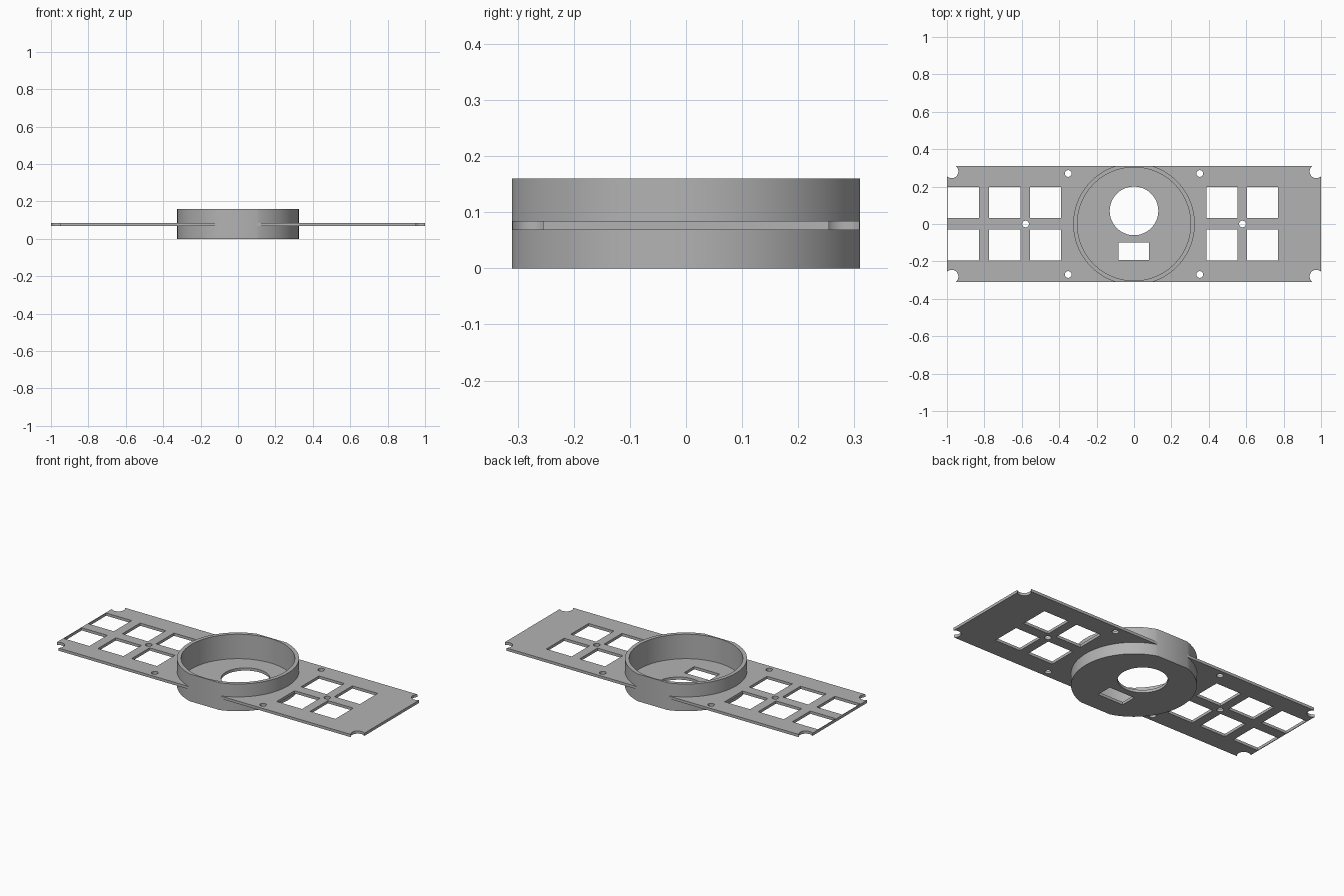
import bpy, bmesh
from math import sin, cos, pi, radians, sqrt, atan2

if "Cube" in bpy.data.objects:
    bpy.data.objects.remove(bpy.data.objects["Cube"], do_unlink=True)

grey = bpy.data.materials.new("plain grey")
grey.use_nodes = True
grey.diffuse_color = (0.45, 0.45, 0.45, 1)
grey.node_tree.nodes["Principled BSDF"].inputs["Base Color"].default_value = (0.45, 0.45, 0.45, 1)


def circle(x, y, r, n=32):
    return [(x + r * cos(2 * pi * i / n), y + r * sin(2 * pi * i / n)) for i in range(n)]


def rect(x0, x1, y0, y1):
    return [(x0, y0), (x1, y0), (x1, y1), (x0, y1)]


def flat_sided_disc(r, half, n=40):
    """Circle whose front and back are cut straight at y = +-half."""
    a = atan2(half, sqrt(r * r - half * half))
    arc = [-a + 2 * a * i / n for i in range(n + 1)]
    return [(s * r * cos(t), s * r * sin(t)) for s in (1, -1) for t in arc]


def notched_outline(hx, hy, cx, cy, r, n=16):
    """Rectangle with a round bite at each corner."""
    dx, dy = sqrt(r * r - (hy - cy) ** 2), sqrt(r * r - (hx - cx) ** 2)
    a0, a1 = atan2(-dy, hx - cx), atan2(hy - cy, -dx) - 2 * pi
    bite = [(cx + r * cos(a0 + (a1 - a0) * i / n), cy + r * sin(a0 + (a1 - a0) * i / n))
            for i in range(n + 1)]
    pts = []
    for sx, sy in ((1, 1), (-1, 1), (-1, -1), (1, -1)):
        part = [(sx * x, sy * y) for x, y in bite]
        pts += part if sx * sy > 0 else part[::-1]
    return pts


def sheet(name, loops, z0, z1):
    """Extrude an outline with holes between two heights."""
    cu = bpy.data.curves.new(name, "CURVE")
    cu.dimensions, cu.fill_mode, cu.extrude = "2D", "BOTH", (z1 - z0) / 2
    for loop in loops:
        sp = cu.splines.new("POLY")
        sp.points.add(len(loop) - 1)
        for p, (x, y) in zip(sp.points, loop):
            p.co = (x, y, 0, 1)
        sp.use_cyclic_u = True
    tmp = bpy.data.objects.new(name + " profile", cu)
    bpy.context.collection.objects.link(tmp)
    dg = bpy.context.evaluated_depsgraph_get()
    me = bpy.data.meshes.new_from_object(tmp.evaluated_get(dg))
    bpy.data.objects.remove(tmp, do_unlink=True)
    bpy.data.curves.remove(cu)

    bm = bmesh.new()
    bm.from_mesh(me)
    bmesh.ops.remove_doubles(bm, verts=bm.verts, dist=1e-5)
    bmesh.ops.translate(bm, verts=bm.verts, vec=(0, 0, (z0 + z1) / 2))
    bmesh.ops.recalc_face_normals(bm, faces=bm.faces)
    bm.to_mesh(me)
    bm.free()
    me.materials.clear()
    me.materials.append(grey)
    me.name = name
    ob = bpy.data.objects.new(name, me)
    bpy.context.collection.objects.link(ob)
    bpy.ops.object.select_all(action="DESELECT")
    ob.select_set(True)
    bpy.context.view_layer.objects.active = ob
    bpy.ops.object.shade_smooth_by_angle(angle=radians(30))
    return ob


# Long mounting plate: notched corners, square windows, screw holes
plate = [notched_outline(1.0, 0.309, 0.975, 0.281, 0.036), circle(0, 0, 0.305, 96)]
for x0, x1 in ((-0.996, -0.83), (-0.775, -0.608), (-0.555, -0.39), (0.388, 0.553), (0.605, 0.77)):
    for y0 in (-0.195, 0.032):
        plate.append(rect(x0, x1, y0, y0 + 0.166))
for sx in (-1, 1):
    plate.append(circle(sx * 0.58, 0, 0.018, 20))
    for sy in (-1, 1):
        plate.append(circle(sx * 0.352, sy * 0.27, 0.018, 20))
sheet("mounting_plate", plate, 0.068, 0.084)

# Round cup: floor with two openings, and the wall above it
cup = flat_sided_disc(0.325, 0.31)
sheet("cup_floor", [cup, circle(0, 0.07, 0.13, 64), rect(-0.084, 0.081, -0.192, -0.098)], 0, 0.016)
sheet("cup_wall", [cup, circle(0, 0, 0.303, 96)], 0.016, 0.16)
